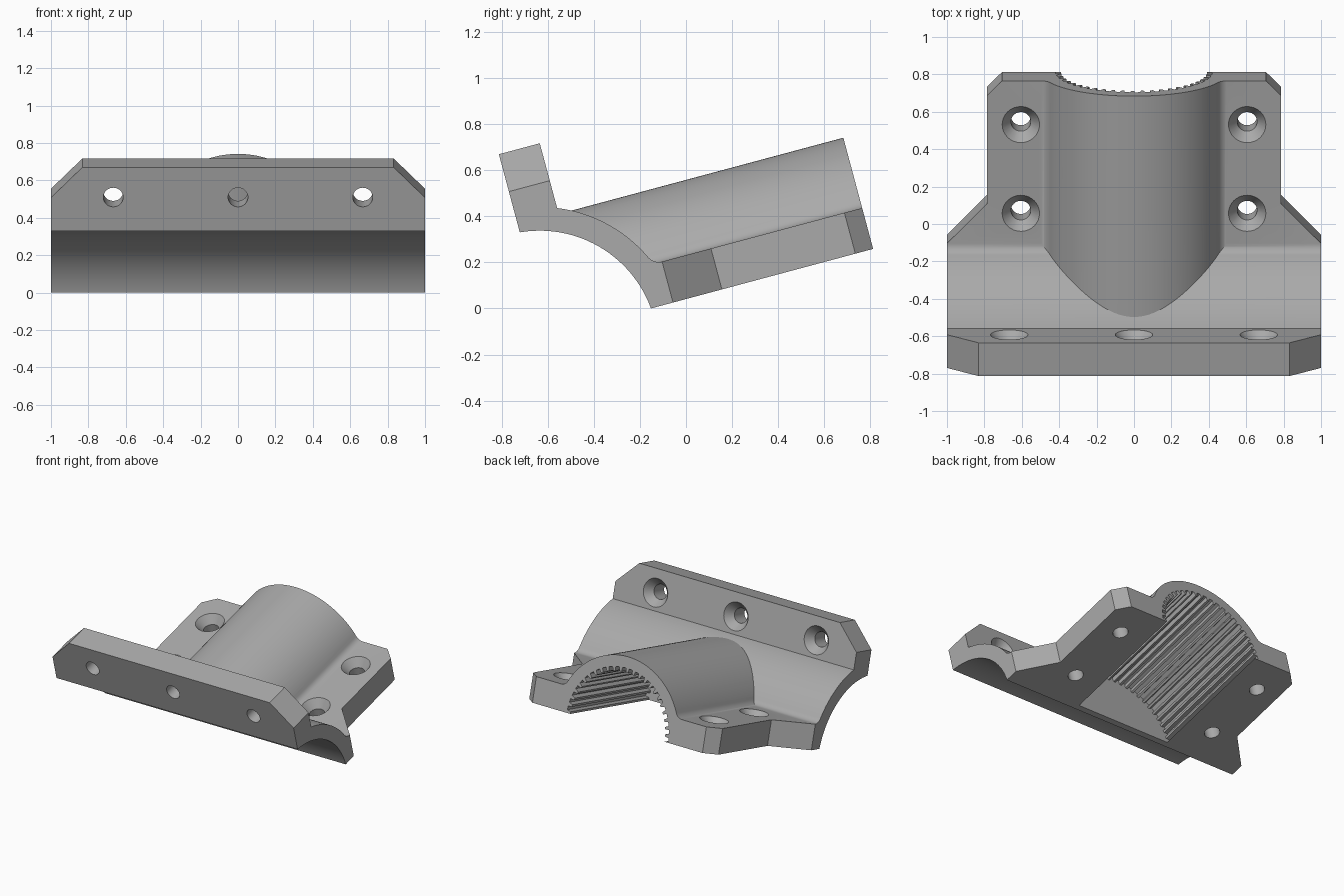
import bpy, bmesh
from math import sin, cos, pi, radians, sqrt, atan2
from mathutils import Matrix, Vector

if "Cube" in bpy.data.objects:
    bpy.data.objects.remove(bpy.data.objects["Cube"])

# Working frame: x across, y along the base plate, z normal to it; tilted at the end
TILT = radians(15)
PLATE = 0.184                      # base plate thickness
CY, CZ = -0.512, -0.046            # cross pipe axis
R_PIPE, R_SHELL = 0.515, 0.618     # cross pipe saddle
R_TUBE, R_FILLET = 0.5, 0.06       # lengthwise tube housing
FRONT, INNER, TOP = -0.464, -0.28, 0.818   # upright flange

grey = bpy.data.materials.new("mid_grey")
grey.use_nodes = True
grey.diffuse_color = (0.4, 0.4, 0.4, 1)
grey.node_tree.nodes["Principled BSDF"].inputs["Base Color"].default_value = (0.4, 0.4, 0.4, 1)


def arc(cx, cy, r, a0, a1, n):
    return [(cx + r * cos(a0 + (a1 - a0) * i / n), cy + r * sin(a0 + (a1 - a0) * i / n))
            for i in range(n + 1)]


def add_object(name, bm):
    bmesh.ops.recalc_face_normals(bm, faces=bm.faces)
    mesh = bpy.data.meshes.new(name)
    bm.to_mesh(mesh)
    bm.free()
    mesh.materials.append(grey)
    obj = bpy.data.objects.new(name, mesh)
    bpy.context.collection.objects.link(obj)
    return obj


def prism(name, outline, axis, start, end):
    """Extrude a closed outline along the given axis."""
    bm = bmesh.new()
    place = {"x": lambda p, t: (t, p[0], p[1]),
             "y": lambda p, t: (p[0], t, p[1]),
             "z": lambda p, t: (p[0], p[1], t)}[axis]
    a, b = [[bm.verts.new(place(p, t)) for p in outline] for t in (start, end)]
    bm.faces.new(a)
    bm.faces.new(b)
    n = len(outline)
    for i in range(n):
        j = (i + 1) % n
        bm.faces.new((a[i], a[j], b[j], b[i]))
    return add_object(name, bm)


def screw_hole(mouth, direction, depth):
    """Countersunk hole: a spun profile whose mouth lies on the surface."""
    bm = bmesh.new()
    r, big, n = 0.053, 0.1, 32
    rings = []
    for radius, t in ((big, -0.05), (big, 0), (r, 0.06), (r, depth + 0.05)):
        rings.append([bm.verts.new((x, y, t)) for x, y in arc(0, 0, radius, 0, 2 * pi, n)[:-1]])
    for a, b in zip(rings, rings[1:]):
        for i in range(n):
            bm.faces.new((a[i], a[(i + 1) % n], b[(i + 1) % n], b[i]))
    bm.faces.new(rings[0])
    bm.faces.new(rings[-1])
    turn = Vector((0, 0, 1)).rotation_difference(Vector(direction)).to_matrix().to_4x4()
    bm.transform(Matrix.Translation(mouth) @ turn)
    return add_object("hole_cutter", bm)


def combine(target, tool, operation):
    mod = target.modifiers.new(operation, "BOOLEAN")
    mod.object, mod.operation, mod.solver = tool, operation, "EXACT"
    bpy.context.view_layer.objects.active = target
    bpy.ops.object.modifier_apply(modifier=mod.name)
    bpy.data.objects.remove(tool)


def mirrored(half):
    return half + [(-x, y) for x, y in reversed(half)]


# Side profile: upright flange, curved shell, fillet and base plate
fz = PLATE + R_FILLET
fy = CY + sqrt((R_SHELL + R_FILLET) ** 2 - (fz - CZ) ** 2)
low = atan2(fz - CZ, fy - CY)
high = atan2(sqrt(R_SHELL ** 2 - (INNER - CY) ** 2), INNER - CY)
profile = [(FRONT, 0), (FRONT, TOP), (INNER, TOP)]
profile += arc(CY, CZ, R_SHELL, high, low, 28)
profile += arc(fy, fz, R_FILLET, low - pi, -pi / 2, 8)[1:]
profile += [(1.1, PLATE), (1.1, 0)]
bracket = prism("clamp_bracket", profile, "x", -1.1, 1.1)

# Tube housing with flared feet
fx = sqrt((R_TUBE + R_FILLET) ** 2 - fz ** 2)
foot = atan2(fz, fx)
half = [(fx, 0.03)] + arc(fx, fz - 0.001, R_FILLET, -pi / 2, -pi + foot, 8)
half += arc(0, 0, R_TUBE, foot, pi / 2, 28)[1:-1]
tube = prism("tube_housing", half + [(0, R_TUBE)] + [(-x, z) for x, z in reversed(half)],
             "y", -0.3, 1.1)
combine(bracket, tube, "UNION")

# Plan outline with waist and clipped rear corners, then clipped flange corners
plan = mirrored([(1, -1), (1, 0.1), (0.785, 0.32), (0.785, 0.92), (0.705, 1)])
combine(bracket, prism("plan_cutter", plan, "z", -0.2, 1.2), "INTERSECT")
elevation = mirrored([(1.2, -0.2), (1.2, 0.45), (0.735, 0.915)])
combine(bracket, prism("elevation_cutter", elevation, "y", -1, 1.3), "INTERSECT")

# Cross pipe saddle
saddle = arc(CY, CZ, R_PIPE, 0, 2 * pi, 128)[:-1]
combine(bracket, prism("saddle_cutter", saddle, "x", -1.3, 1.3), "DIFFERENCE")

# Blind ribbed bore
teeth = 48
ribbed = []
for i in range(teeth):
    for step, radius in ((0, 0.39), (0.3, 0.39), (0.4, 0.42), (0.9, 0.42)):
        a = 2 * pi * (i + step) / teeth
        ribbed.append((radius * cos(a), radius * sin(a)))
combine(bracket, prism("bore_cutter", ribbed, "y", 0.04, 1.3), "DIFFERENCE")

# Screw holes in the base plate and the flange
for x in (-0.605, 0.605):
    for y in (0.267, 0.758):
        combine(bracket, screw_hole((x, y, PLATE), (0, 0, -1), PLATE), "DIFFERENCE")
for x in (-0.667, 0, 0.667):
    combine(bracket, screw_hole((x, INNER, 0.652), (0, -1, 0), INNER - FRONT), "DIFFERENCE")

# Tilt into place and shade
bracket.rotation_euler.x = TILT
bracket.location = (0, -0.153, 0)
bpy.ops.object.select_all(action="DESELECT")
bracket.select_set(True)
bpy.context.view_layer.objects.active = bracket
bpy.ops.object.shade_smooth_by_angle(angle=radians(25))
